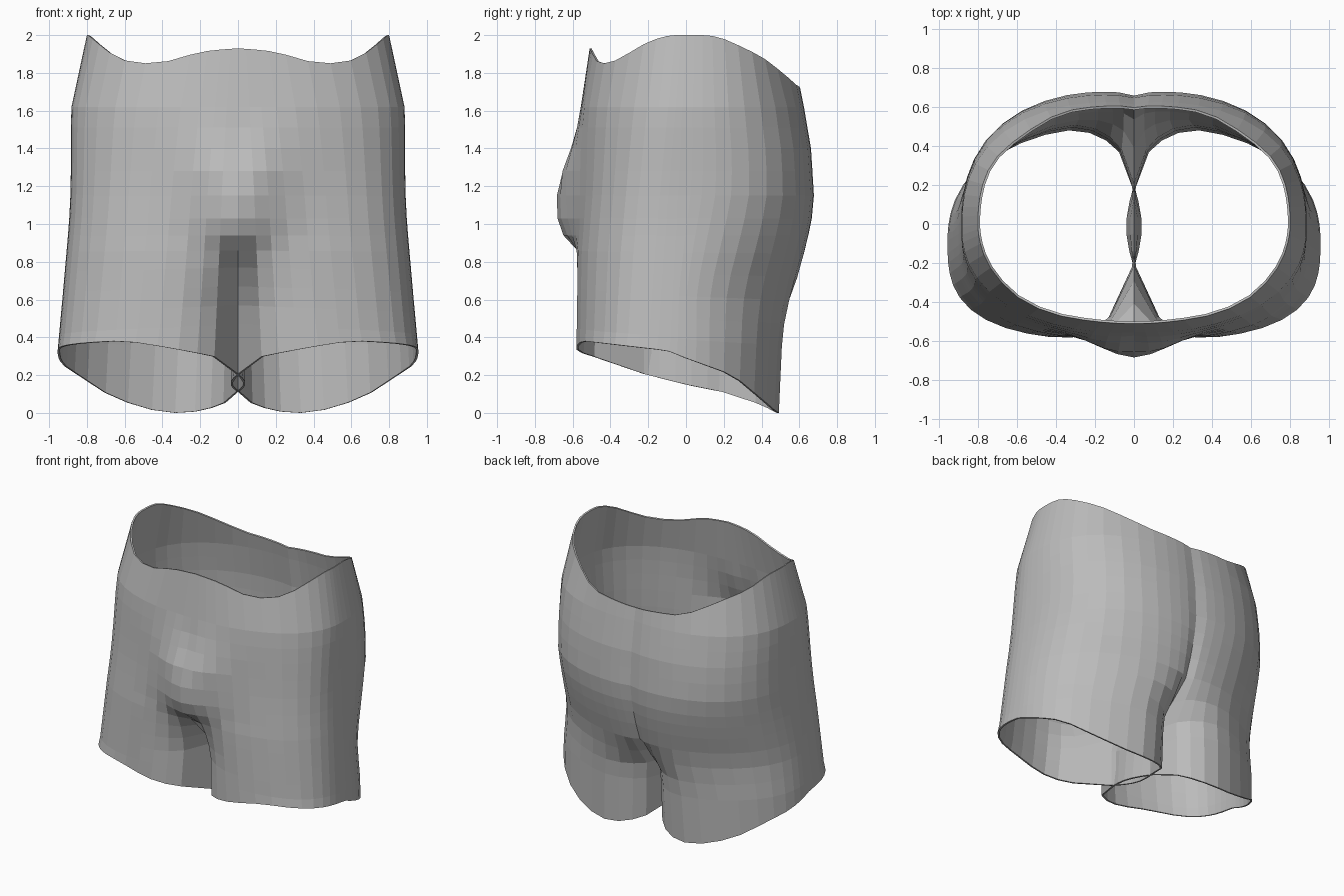
import bpy, bmesh
from math import sin, cos, pi, exp, sqrt

if "Cube" in bpy.data.objects:
    bpy.data.objects.remove(bpy.data.objects["Cube"], do_unlink=True)

N, M = 28, 5          # outer and inner segments of each half


def interp(pairs, v):
    """Piecewise linear curve through rising pairs."""
    if v <= pairs[0][0]:
        return pairs[0][1]
    for (a, p), (b, q) in zip(pairs, pairs[1:]):
        if v <= b:
            return p + (q - p) * (v - a) / (b - a)
    return pairs[-1][1]


# Profiles by height
WIDTH = [(.33, .955), (.6, .93), (1, .895), (1.2, .885), (1.6, .885), (1.8, .85), (2, .8)]
FRONT = [(.4, .595), (.85, .59), (1.2, .565), (1.6, .56), (1.93, .51)]
BACK = [(.2, .52), (.5, .56), (.7, .605), (.9, .655), (1.1, .69), (1.4, .67), (1.66, .625), (1.75, .605), (1.85, .56)]
BULGE = [(.8, 0), (.9, .055), (1, .1), (1.2, .12), (1.4, .04), (1.55, 0)]
FRONT_CLEFT = [(.57, 1), (.65, .85), (.75, .55), (.83, .25), (.95, 0)]
BACK_CLEFT = [(.44, 1), (.51, .85), (.6, .4), (.72, .14), (1.1, .07), (1.85, .04)]

# Squareness of the cross-section by height
FRONT_POWER = [(.3, 3), (1.2, 2.6), (1.9, 2.05)]
BACK_POWER = [(.2, 2.3), (.65, 2), (.9, 2.25), (1.2, 2.6), (1.85, 2.4)]

# Edge heights of the waist (by x) and the leg openings (by y)
WAIST_FRONT = [(0, 1.93), (.15, 1.92), (.25, 1.9), (.38, 1.86), (.5, 1.85), (.6, 1.865), (.7, 1.91), (.83, 2)]
WAIST_BACK = [(0, 1.71), (.35, 1.74), (.5, 1.81), (.62, 1.87), (.75, 1.93), (.83, 2)]
HEM_OUTER = [(-.58, .385), (-.1, .33), (0, .29), (.25, .2), (.49, 0)]
HEM_INNER = [(-.5, .28), (-.2, .2), (0, .15), (.25, .1), (.49, 0)]


def section(t, z):
    """Point on the half section, from front centre round to back centre."""
    a = pi * (t - .6 * sin(4 * pi * t) / (4 * pi))
    middle = -.1 + .05 * z
    front = cos(a) > 0
    power = 2 / interp(FRONT_POWER if front else BACK_POWER, z)
    x = 0 if t in (0, 1) else interp(WIDTH, z) * sin(a) ** power
    c = abs(cos(a)) ** power
    y = middle - c * (interp(FRONT, z) + middle) if front else middle + c * (interp(BACK, z) - middle)
    # Rounded cleft between the legs
    dip = 1 - sqrt(1 - (1 - min(x / .4, 1)) ** 2)
    y *= 1 - .62 * dip * interp(FRONT_CLEFT if front else BACK_CLEFT, z)
    if front:
        y -= interp(BULGE, z - .4 * x) * exp(-(x / .24) ** 2)
    return x, y


def waist_point(t):
    x, y = section(t, 1.85)
    z = interp(WAIST_FRONT if y < 0 else WAIST_BACK, x)
    return (*section(t, z), z)


def hem_height(x, y):
    k = min(max(x, 0) / .6, 1)
    return interp(HEM_INNER, y) * (1 - k) + interp(HEM_OUTER, y) * k


def inner_points(start, end, overlap):
    """Inner thigh from back to front."""
    for j in range(1, M):
        s = j / M
        yield -overlap * sin(pi * s), end[1] + (start[1] - end[1]) * s, s


def build_half(bm, side, seam):
    def make(p):
        return bm.verts.new((side * p[0], p[1], p[2]))

    def skin(upper, lower, closed):
        count = len(lower)
        for i in range(count if closed else count - 1):
            j = (i + 1) % count
            bm.faces.new((upper[i], upper[j], lower[j], lower[i]))

    def sloped_ring(z, drop):
        """Outer points of a row that falls towards the back."""
        return [(*section(t, z - drop * t), z - drop * t) for t in ts]

    ts = [i / N for i in range(N + 1)]
    # Torso rows
    row = [make(waist_point(t)) for t in ts]
    seam += [row[0], row[-1]]
    for z, drop in ((1.62, 0), (1.51, 0), (1.4, 0), (1.28, 0), (1.15, 0), (1.03, 0), (.94, 0),
                    (.86, .02), (.77, .06), (.67, .09), (.57, .12)):
        ring = sloped_ring(z, drop)
        new = [make(p) for p in ring]
        skin(row, new, False)
        seam += [new[0], new[-1]]
        row = new
    # Crotch strip
    strip = [make((x, y, .45 + .12 * s)) for x, y, s in inner_points(ring[0], ring[-1], 0)]
    seam += strip
    row = row + strip
    # Leg row, then the opening
    ring = sloped_ring(.47, .14)
    ring += [(x, y, .33 + .14 * s) for x, y, s in inner_points(ring[0], ring[-1], .02)]
    new = [make(p) for p in ring]
    skin(row, new, True)
    hem = [section(t, .2) for t in ts]
    hem += [(x, y) for x, y, s in inner_points(hem[0], hem[-1], .04)]
    skin(new, [make((x, y, hem_height(x, y))) for x, y in hem], True)


bm = bmesh.new()
seam = []
for side in (1, -1):
    build_half(bm, side, seam)
bmesh.ops.remove_doubles(bm, verts=seam, dist=.0005)
bmesh.ops.recalc_face_normals(bm, faces=bm.faces)
# Make sure the normals point outwards
outer = max(bm.faces, key=lambda f: f.calc_center_median().x)
if outer.normal.x < 0:
    bmesh.ops.reverse_faces(bm, faces=bm.faces)
mesh = bpy.data.meshes.new("shorts")
bm.to_mesh(mesh)
bm.free()

# Grey cloth
cloth = bpy.data.materials.new("grey cloth")
cloth.use_nodes = True
colour = (.5, .5, .5, 1)
cloth.diffuse_color = colour
cloth.node_tree.nodes["Principled BSDF"].inputs["Base Color"].default_value = colour
mesh.materials.append(cloth)

shorts = bpy.data.objects.new("shorts", mesh)
bpy.context.collection.objects.link(shorts)

# Thin fabric thickness
fabric = shorts.modifiers.new("fabric", "SOLIDIFY")
fabric.thickness = .012
fabric.offset = -1
